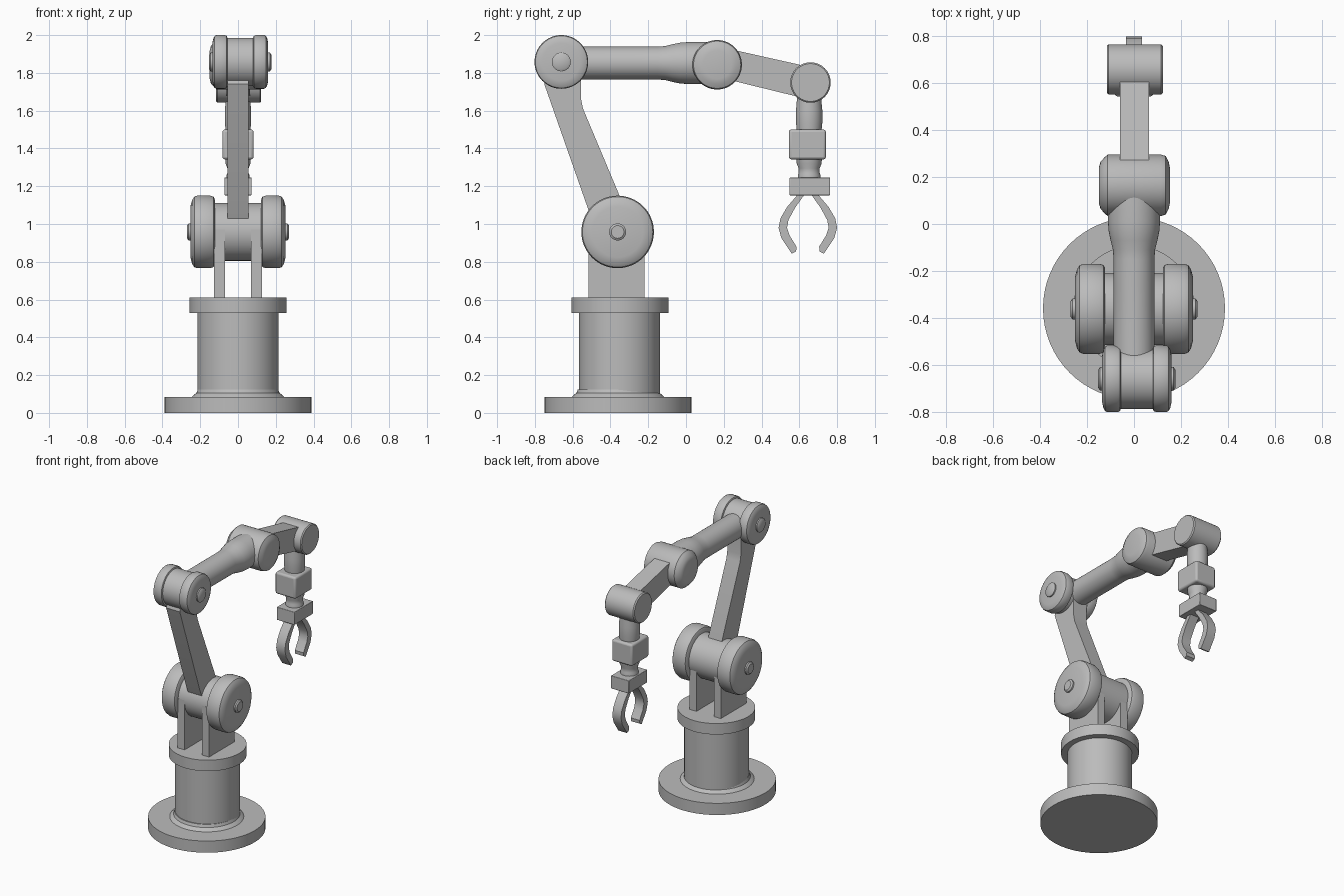
import bpy, bmesh, math
from mathutils import Vector

if "Cube" in bpy.data.objects:
    bpy.data.objects.remove(bpy.data.objects["Cube"], do_unlink=True)

GREY = (0.5, 0.5, 0.5, 1)
metal = bpy.data.materials.new("plain_grey")
metal.use_nodes = True
metal.diffuse_color = GREY
metal.node_tree.nodes["Principled BSDF"].inputs["Base Color"].default_value = GREY


def finish(name, bm, bevel=0.0):
    """Turn a bmesh into a shaded object with optional rounded edges."""
    bmesh.ops.recalc_face_normals(bm, faces=bm.faces)
    mesh = bpy.data.meshes.new(name)
    bm.to_mesh(mesh)
    bm.free()
    mesh.materials.append(metal)
    obj = bpy.data.objects.new(name, mesh)
    bpy.context.collection.objects.link(obj)
    bpy.ops.object.select_all(action="DESELECT")
    obj.select_set(True)
    bpy.context.view_layer.objects.active = obj
    bpy.ops.object.shade_smooth_by_angle(angle=math.radians(35))
    if bevel:
        mod = obj.modifiers.new("rounded_edges", "BEVEL")
        mod.width = bevel
        mod.segments = 3
    return obj


def lathe(name, profile, center, axis="z", sides=64):
    """Closed round part from (radius, distance along axis) pairs."""
    bm = bmesh.new()
    rings = []
    for r, t in profile:
        ring = []
        for i in range(sides):
            a = math.tau * i / sides
            u, v = r * math.cos(a), r * math.sin(a)
            p = {"x": (t, u, v), "y": (u, t, v), "z": (u, v, t)}[axis]
            ring.append(bm.verts.new(Vector(center) + Vector(p)))
        rings.append(ring)
    for a, b in zip(rings, rings[1:]):
        for i in range(sides):
            j = (i + 1) % sides
            bm.faces.new((a[i], a[j], b[j], b[i]))
    bm.faces.new(rings[0])
    bm.faces.new(rings[-1])
    return finish(name, bm)


def prism(name, outline, x0, x1, bevel=0.0):
    """Side outline of (y, z) points extruded from x0 to x1."""
    bm = bmesh.new()
    face = bm.faces.new([bm.verts.new((x0, y, z)) for y, z in outline])
    ext = bmesh.ops.extrude_face_region(bm, geom=[face])
    verts = [g for g in ext["geom"] if isinstance(g, bmesh.types.BMVert)]
    bmesh.ops.translate(bm, verts=verts, vec=(x1 - x0, 0, 0))
    return finish(name, bm, bevel)


def block(name, y0, y1, z0, z1, x0, x1, bevel=0.0):
    return prism(name, [(y0, z0), (y1, z0), (y1, z1), (y0, z1)], x0, x1, bevel)


def side_disc(name, center, side, inner, outer, r, bolt_r, bolt_out):
    """Rounded joint cover with a bolt head, on one side of a joint."""
    w = outer - inner
    shape = [(r * .9, inner), (r * .97, inner + w * .05), (r, inner + w * .18),
             (r, inner + w * .72), (r * .97, inner + w * .84),
             (r * .88, inner + w * .93), (r * .7, outer)]
    lathe(name + "_disc", [(a, side * t) for a, t in shape], center, "x")
    bolt = [(bolt_r, inner), (bolt_r, bolt_out - .008), (bolt_r * .75, bolt_out)]
    lathe(name + "_bolt", [(a, side * t) for a, t in bolt], center, "x", 32)


SIDES = (("right", -1), ("left", 1))

# Pedestal
base = (0, -.36, 0)
lathe("base_plate", [(.388, 0), (.388, .085)], base)
lathe("column_fillet", [(.25, .08), (.235, .095), (.22, .105), (.213, .125)], base)
lathe("column", [(.214, .08), (.214, .55)], (0, -.352, 0))
lathe("turntable", [(.257, .53), (.257, .61)], (0, -.35, 0))

# Shoulder
shoulder = (0, -.362, .958)
for label, s in SIDES:
    block(label + "_bracket", -.515, -.22, .6, .97, s * .07, s * .127)
    side_disc(label + "_shoulder", shoulder, s, .123, .252, .192, .045, .27)
lathe("shoulder_hub", [(.153, -.13), (.153, .13)], shoulder, "x")

# Upper arm
prism("upper_arm", [(-.75, 1.74), (-.515, 1.07), (-.46, .95), (-.32, .95),
                    (-.335, 1.11), (-.545, 1.61), (-.555, 1.66), (-.555, 1.84),
                    (-.7, 1.88)], -.055, .055)

# Elbow
elbow = (.012, -.66, 1.858)
for label, s in SIDES:
    side_disc(label + "_elbow", elbow, s, .068, .148, .142, .05, .165)
lathe("elbow_hub", [(.128, -.08), (.128, .08)], elbow, "x")

# Forearm with flared end
lathe("forearm", [(.087, -.62), (.087, -.15), (.09, -.11), (.1, -.07),
                  (.108, -.03), (.111, .01), (.111, .13)], (0, 0, 1.852), "y")

# Forearm joint
lathe("forearm_joint", [(.075, -.15), (.1, -.143), (.12, -.125), (.131, -.112),
                        (.131, .115), (.125, .135), (.1, .148), (.075, .153)],
      (0, .165, 1.843), "x")
prism("wrist_link", [(.16, 1.942), (.16, 1.776), (.257, 1.756), (.6, 1.672),
                     (.68, 1.75), (.65, 1.833), (.616, 1.84)], -.06, .064)

# Wrist
lathe("wrist_joint", [(.1, -.116), (.107, -.108), (.107, .116), (.1, .123)],
      (0, .659, 1.749), "x")
wrist = (0, .652, 0)
lathe("wrist_shaft", [(.064, 1.7), (.066, 1.64), (.07, 1.6), (.07, 1.54),
                      (.064, 1.48)], wrist)
block("wrist_housing", .544, .741, 1.342, 1.5, -.083, .083, .014)
lathe("wrist_neck", [(.068, 1.36), (.066, 1.32), (.056, 1.295), (.056, 1.27),
                     (.06, 1.26), (.06, 1.23)], wrist)
block("gripper_block", .548, .763, 1.152, 1.246, -.072, .072, .004)

# Gripper fingers
finger = [(.015, 1.16), (.05, 1.16), (.11, 1.09), (.145, 1.03), (.155, .98),
          (.14, .925), (.085, .843), (.062, .855), (.06, .88), (.097, .94),
          (.11, .98), (.103, 1.02), (.068, 1.085)]
for label, s in (("front", -1), ("back", 1)):
    prism(label + "_finger", [(.645 + s * d, z) for d, z in finger], -.035, .035)
